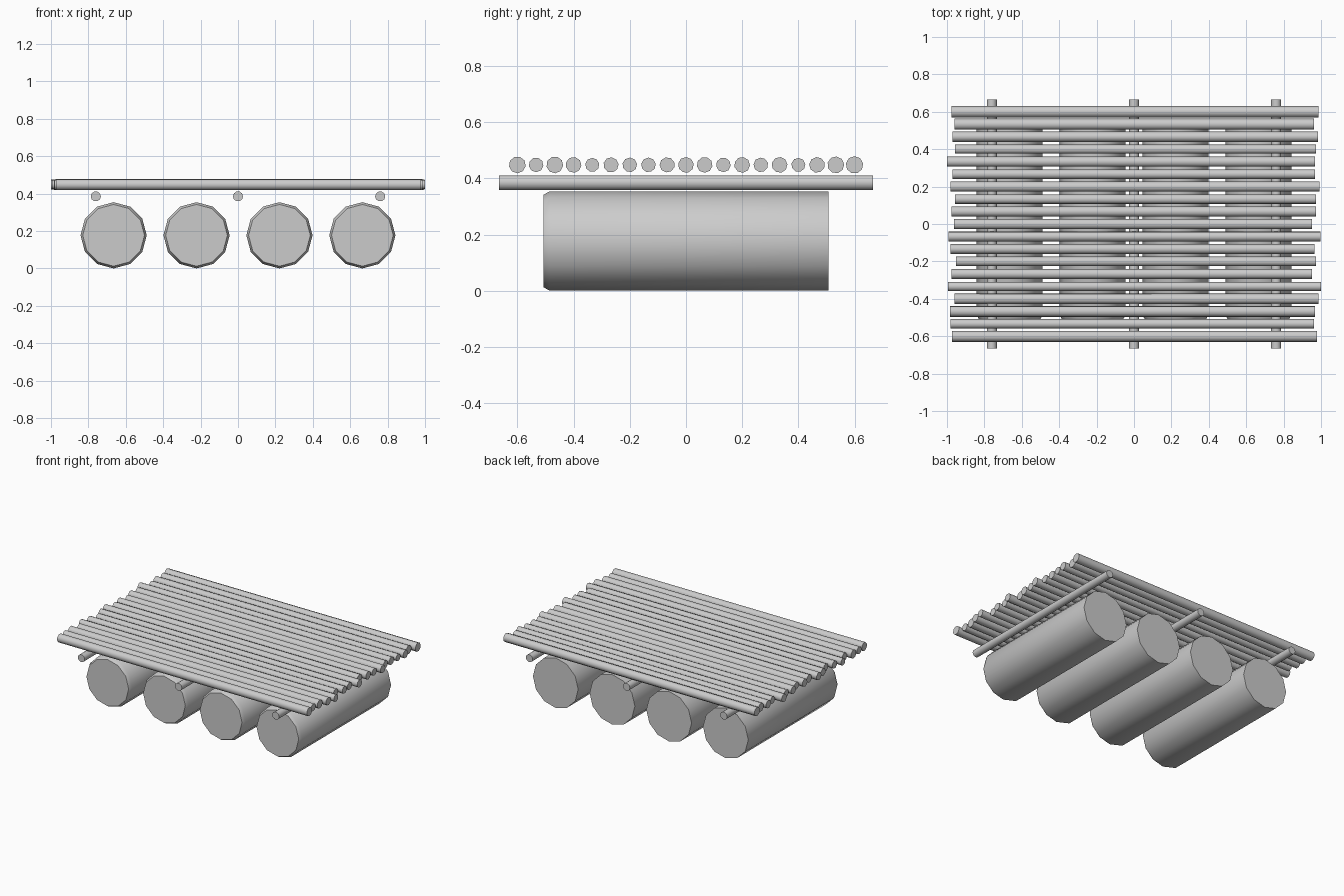
import bpy, bmesh, math, random
from mathutils import Matrix

if "Cube" in bpy.data.objects:
    bpy.data.objects.remove(bpy.data.objects["Cube"])

random.seed(4)

def rod(name, axis, start, end, a, b, radius, sides, turn=0.0, bevel=None):
    """Capped rod along x (a=y, b=z) or along y (a=x, b=z)."""
    # rings: position along the axis and radius
    rings = [(start, radius), (end, radius)]
    if bevel:
        rings = [(start, radius - bevel[1]), (start + bevel[0], radius), (end, radius)]
    bm = bmesh.new()
    loops = []
    for p, r in rings:
        loop = []
        for i in range(sides):
            t = turn + 2 * math.pi * i / sides
            u, v = a + r * math.cos(t), b + r * math.sin(t)
            loop.append(bm.verts.new((p, u, v) if axis == 'x' else (u, p, v)))
        loops.append(loop)
    for l0, l1 in zip(loops, loops[1:]):
        for i in range(sides):
            j = (i + 1) % sides
            bm.faces.new((l0[i], l0[j], l1[j], l1[i]))
    bm.faces.new(loops[0])
    bm.faces.new(loops[-1])
    bmesh.ops.recalc_face_normals(bm, faces=bm.faces)
    mesh = bpy.data.meshes.new(name)
    bm.to_mesh(mesh)
    bm.free()
    ob = bpy.data.objects.new(name, mesh)
    bpy.context.collection.objects.link(ob)
    bpy.ops.object.select_all(action='DESELECT')
    ob.select_set(True)
    bpy.context.view_layer.objects.active = ob
    bpy.ops.object.shade_smooth_by_angle(angle=math.radians(50))
    return ob

# floating barrels under the deck
for i in range(4):
    rod(f"barrel_{i + 1}", 'y', -0.507, 0.507, -0.665 + i * 0.4433, 0.177,
        0.177, 12, bevel=(0.022, 0.012))

# cross beams carrying the deck
for i in range(3):
    rod(f"beam_{i + 1}", 'y', -0.665, 0.665, -0.76 + i * 0.76, 0.385, 0.027, 10)

# deck poles from back to front: left end, right end, radius
poles = [
    (-.976, .987, .031), (-.960, .962, .030), (-.971, .983, .028),
    (-.958, .973, .025), (-1.0, .967, .028), (-.971, .967, .026),
    (-.980, .993, .028), (-.958, .973, .026), (-.976, .972, .028),
    (-.963, .951, .028), (-.993, .997, .027), (-.980, .966, .026),
    (-.953, .973, .026), (-.975, .951, .027), (-.994, 1.0, .025),
    (-.959, .987, .028), (-.983, .967, .030), (-.980, .963, .026),
    (-.974, .979, .030),
]
for i, (left, right, radius) in enumerate(poles):
    rod(f"deck_pole_{i + 1}", 'x', left, right, 0.6 - i * 0.0667, 0.448,
        radius, 9, turn=random.uniform(0, 0.7))
